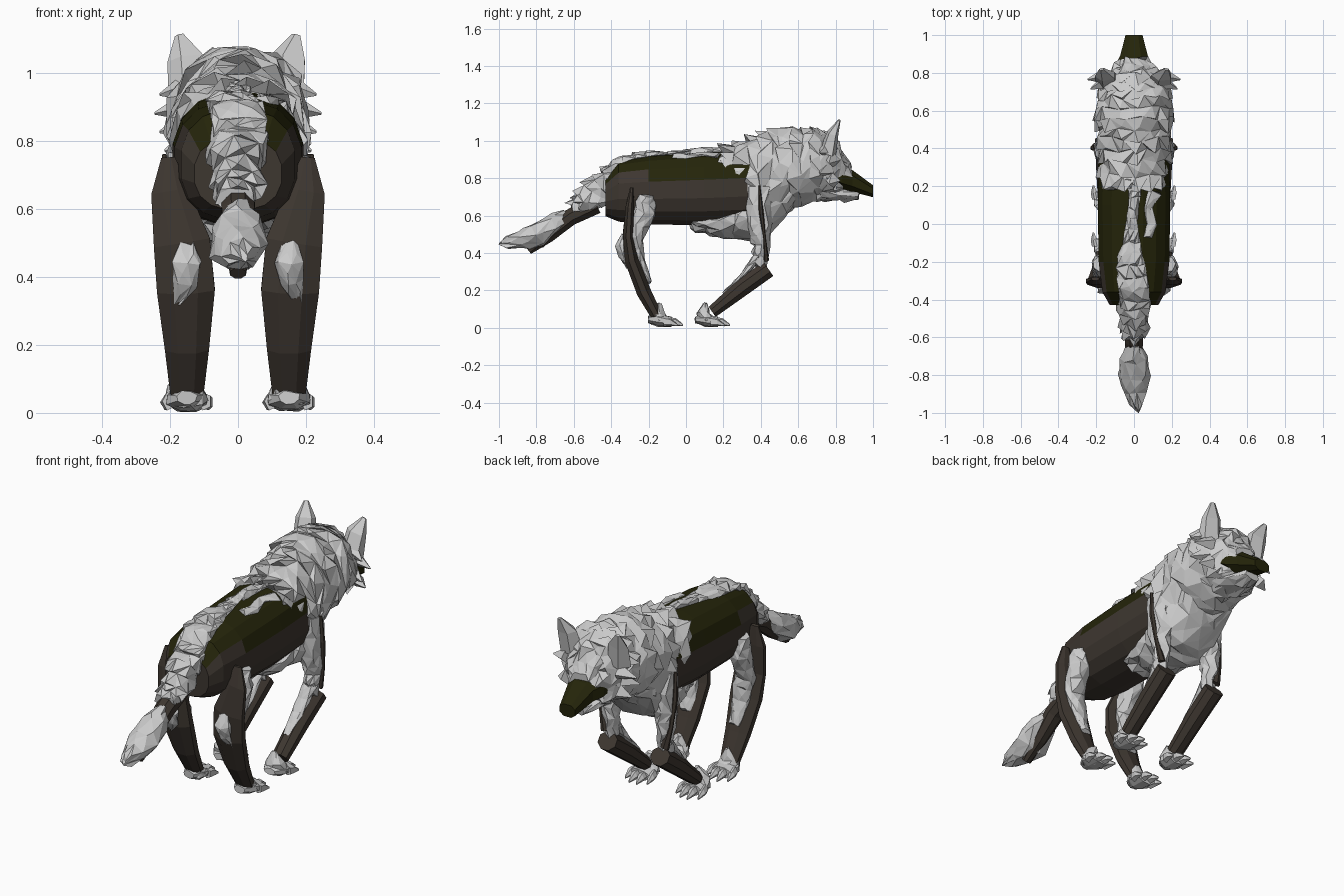
import bpy, bmesh, math, random
from mathutils import Vector

random.seed(4)


def material(name, rgb):
    m = bpy.data.materials.new(name)
    m.diffuse_color = (*rgb, 1)
    return m


GREY = material("grey_fur", (0.6, 0.6, 0.6))
BROWN = material("dark_brown", (0.048, 0.038, 0.03))
OLIVE = material("dark_olive", (0.018, 0.018, 0.003))


def resample(sections, n):
    """Insert n-1 blended sections between neighbours."""
    out = []
    for a, b in zip(sections, sections[1:]):
        for i in range(n):
            t = i / n
            out.append(tuple(p + (q - p) * t for p, q in zip(a, b)))
    return out + [sections[-1]]


def loft(name, sections, sides, mat, steps=1, axis=None, jitter=0, spike=0,
         flow=(0, 0, 0), spread=1.0):
    """Tube through (x, y, z, half width, half depth); spike raises fur tips."""
    secs = resample(sections, steps)
    pts = [Vector(s[:3]) for s in secs]
    bm = bmesh.new()
    rings = []
    for i, s in enumerate(secs):
        t = Vector(axis) if axis else pts[min(i + 1, len(pts) - 1)] - pts[max(i - 1, 0)]
        up = t.cross(Vector((1, 0, 0))).normalized()
        side = up.cross(t).normalized()
        ring = []
        for k in range(sides):
            a = 2 * math.pi * (k + 0.5 * (i % 2 if spike else 1)) / sides
            c, d = math.cos(a), math.sin(a)
            c = math.copysign(abs(c) ** spread, c)
            d = math.copysign(abs(d) ** spread, d)
            j = Vector([random.uniform(-jitter, jitter) for _ in range(3)])
            ring.append(bm.verts.new(pts[i] + side * c * s[3] + up * d * s[4] + j))
        rings.append(ring)
    for r, q in zip(rings, rings[1:]):
        for k in range(sides):
            n = (k + 1) % sides
            bm.faces.new((r[k], r[n], q[n], q[k]))
    caps = [bm.faces.new(rings[0][::-1]), bm.faces.new(rings[-1])]
    bmesh.ops.recalc_face_normals(bm, faces=bm.faces)
    if spike:
        for f in [f for f in bm.faces if f not in caps]:
            n = f.normal.copy()
            tip = bmesh.ops.poke(bm, faces=[f])["verts"][0]
            k = random.uniform(0.2, 1.25)
            tip.co += n * spike * k + Vector(flow) * k
    me = bpy.data.meshes.new(name)
    bm.to_mesh(me)
    bm.free()
    ob = bpy.data.objects.new(name, me)
    bpy.context.collection.objects.link(ob)
    me.materials.append(mat)
    return ob


def body(rows):
    """Turn (y, low, high, half width) rows into upright sections."""
    return [(0, y, (lo + hi) / 2, w, (hi - lo) / 2) for y, lo, hi, w in rows]


# Torso: brown flanks, olive back
torso = loft("torso", body([
    (-0.43, 0.595, 0.81, 0.13), (-0.36, 0.565, 0.895, 0.17), (-0.2, 0.55, 0.92, 0.19),
    (0.1, 0.545, 0.94, 0.195), (0.34, 0.555, 0.95, 0.19)]),
    16, BROWN, axis=(0, 1, 0), spread=0.85)
torso.data.materials.append(OLIVE)
for p in torso.data.polygons:
    p.material_index = int(p.center.z > 0.81 or (p.center.z > 0.79 and p.center.y < -0.3))

# Fur along the spine, with a side patch
loft("spine_fur", [
    (0, -0.44, 0.81, 0.085, 0.03), (0, -0.34, 0.89, 0.085, 0.025), (-0.02, -0.22, 0.918, 0.075, 0.018),
    (-0.02, -0.1, 0.928, 0.045, 0.014), (-0.01, 0.02, 0.935, 0.025, 0.014),
    (0, 0.14, 0.94, 0.025, 0.015), (0, 0.24, 0.95, 0.05, 0.02)],
    7, GREY, 2, jitter=0.012, spike=0.01, flow=(0, -0.025, 0.004))
loft("back_patch", [(0.07, -0.07, 0.915, 0.025, 0.012), (0.095, 0.0, 0.912, 0.035, 0.016),
                    (0.075, 0.08, 0.922, 0.03, 0.014), (0.1, 0.17, 0.915, 0.045, 0.014)],
     6, GREY, jitter=0.008, spike=0.006)

# Mane, neck and head
loft("mane_and_head", body([
    (0.19, 0.85, 0.955, 0.14), (0.33, 0.56, 1.01, 0.195), (0.45, 0.53, 1.045, 0.20),
    (0.56, 0.63, 1.065, 0.20), (0.67, 0.685, 1.065, 0.195), (0.76, 0.69, 1.045, 0.185),
    (0.82, 0.70, 0.99, 0.13), (0.875, 0.76, 0.885, 0.06)]),
    14, GREY, 2, axis=(0, 1, 0), jitter=0.018, spike=0.024, flow=(0, -0.04, 0.004))

# Chest and front belly fur
loft("chest_fur", body([
    (0.03, 0.535, 0.60, 0.09), (0.18, 0.485, 0.64, 0.14), (0.34, 0.465, 0.70, 0.175),
    (0.45, 0.50, 0.76, 0.175), (0.6, 0.665, 0.85, 0.15)]),
    10, GREY, 2, axis=(0, 1, 0), jitter=0.014, spike=0.014, flow=(0, -0.02, -0.005))

# Muzzle and lower jaw
loft("muzzle", [(0, 0.80, 0.805, 0.12, 0.03), (0, 0.835, 0.80, 0.108, 0.06),
                (0, 0.89, 0.785, 0.078, 0.062), (0, 1.0, 0.73, 0.048, 0.034)],
     8, OLIVE, axis=(0, 1, 0), spread=0.8)
loft("jaw_fur", [(0, 0.72, 0.73, 0.10, 0.045), (0, 0.83, 0.715, 0.085, 0.035),
                 (0, 0.92, 0.705, 0.04, 0.02)], 8, GREY, 1, jitter=0.008,
     spike=0.012, flow=(0, -0.02, -0.01))

# Tail: rump fur, core and bushy end
loft("rump_fur", [
    (0, -0.36, 0.84, 0.085, 0.05), (0, -0.45, 0.74, 0.085, 0.09),
    (0, -0.54, 0.67, 0.075, 0.07), (0, -0.61, 0.635, 0.05, 0.03)],
    7, GREY, 2, jitter=0.014, spike=0.018, flow=(0, -0.035, -0.015))
loft("tail_core", [(0, -0.48, 0.66, 0.055, 0.055), (0, -0.62, 0.59, 0.052, 0.048),
                   (0, -0.74, 0.49, 0.04, 0.04), (0, -0.84, 0.41, 0.025, 0.02)], 8, BROWN)
loft("tail_bush", [
    (0, -0.63, 0.60, 0.035, 0.03), (0, -0.71, 0.555, 0.07, 0.055), (0, -0.80, 0.495, 0.085, 0.075),
    (0.01, -0.89, 0.465, 0.06, 0.05), (0.02, -0.995, 0.45, 0.006, 0.006)],
    7, GREY, 1, jitter=0.01, spike=0.012, flow=(0, -0.02, -0.004))


def limb(name, s, sections, sides, mat, **kw):
    return loft(name, [(s * a[0], *a[1:]) for a in sections], sides, mat, **kw)


def paw(name, s, y):
    """Furry foot with four pointed toes; y is its heel."""
    limb(name, s, [(0.14, y + 0.055, 0.13, 0.012, 0.012), (0.15, y + 0.045, 0.075, 0.055, 0.036),
                   (0.15, y + 0.06, 0.035, 0.065, 0.045)], 7, GREY, jitter=0.006, spike=0.006)
    limb(name + "_pad", s, [(0.15, y, 0.045, 0.03, 0.02), (0.15, y + 0.05, 0.04, 0.065, 0.034),
                            (0.15, y + 0.12, 0.032, 0.065, 0.028)], 8, GREY, axis=(0, 1, 0),
         jitter=0.004)
    for i in range(4):
        d = i - 1.5
        x = 0.15 + d * 0.035
        tip = y + (0.185 if i in (1, 2) else 0.155)
        limb(f"{name}_toe_{i}", s, [(x, y + 0.08, 0.034, 0.02, 0.028),
                                    (x + d * 0.005, tip - 0.04, 0.031, 0.019, 0.022),
                                    (x + d * 0.008, tip, 0.014, 0.004, 0.006)],
             5, GREY, axis=(0, 1, 0))


for s, tag in ((-1, "left"), (1, "right")):
    # Ear and cheek tufts
    limb(f"ear_{tag}", s, [(0.14, 0.755, 0.93, 0.065, 0.05), (0.15, 0.785, 1.04, 0.058, 0.032),
                           (0.172, 0.82, 1.11, 0.014, 0.007)], 5, GREY)
    for i in range(4):
        z = 0.79 + 0.055 * i
        limb(f"cheek_tuft_{tag}_{i}", s, [(0.15, 0.785 - 0.03 * (i % 2), z, 0.04, 0.045),
                                          (0.245 - 0.015 * abs(i - 2), 0.765 - 0.05 * (i % 2),
                                           z - 0.02, 0.004, 0.004)], 4, GREY)

    # Front leg
    limb(f"front_upper_leg_{tag}", s, [
        (0.155, 0.39, 0.76, 0.06, 0.07), (0.16, 0.395, 0.55, 0.058, 0.065),
        (0.16, 0.405, 0.44, 0.045, 0.042), (0.155, 0.395, 0.33, 0.038, 0.035)],
        7, GREY, steps=2, jitter=0.007, spike=0.006, flow=(0, -0.01, -0.01))
    limb(f"shoulder_strip_{tag}", s, [
        (0.212, 0.392, 0.76, 0.012, 0.005), (0.216, 0.402, 0.62, 0.016, 0.013),
        (0.205, 0.42, 0.48, 0.014, 0.008), (0.175, 0.43, 0.36, 0.025, 0.014)], 6, BROWN)
    limb(f"front_shin_{tag}", s, [
        (0.155, 0.44, 0.315, 0.055, 0.05), (0.152, 0.30, 0.215, 0.052, 0.05),
        (0.15, 0.14, 0.085, 0.045, 0.035)], 8, BROWN, axis=(0, 0.85, 0.6))
    limb(f"front_shin_fur_{tag}", s, [
        (0.155, 0.385, 0.38, 0.04, 0.022), (0.148, 0.29, 0.262, 0.032, 0.014),
        (0.145, 0.20, 0.18, 0.015, 0.008)], 6, GREY, steps=2, jitter=0.005, spike=0.006)
    paw(f"front_paw_{tag}", s, 0.05)

    # Hind leg
    limb(f"hind_leg_{tag}", s, [
        (0.205, -0.29, 0.75, 0.022, 0.01), (0.20, -0.30, 0.65, 0.06, 0.024),
        (0.165, -0.31, 0.50, 0.09, 0.03), (0.153, -0.29, 0.36, 0.092, 0.04),
        (0.15, -0.225, 0.19, 0.07, 0.042), (0.15, -0.155, 0.06, 0.053, 0.033)], 8, BROWN)
    limb(f"thigh_fur_{tag}", s, [
        (0.175, -0.21, 0.71, 0.045, 0.045), (0.17, -0.22, 0.62, 0.06, 0.06),
        (0.165, -0.265, 0.48, 0.06, 0.038), (0.15, -0.245, 0.36, 0.05, 0.02),
        (0.145, -0.20, 0.24, 0.03, 0.012)],
        7, GREY, steps=2, jitter=0.007, spike=0.006, flow=(0, 0, -0.01))
    limb(f"hock_tuft_{tag}", s, [
        (0.155, -0.335, 0.50, 0.02, 0.008), (0.15, -0.35, 0.44, 0.042, 0.022),
        (0.16, -0.34, 0.38, 0.035, 0.018), (0.175, -0.31, 0.32, 0.012, 0.006)],
        6, GREY, jitter=0.008, spike=0.005)
    paw(f"hind_paw_{tag}", s, -0.2)
